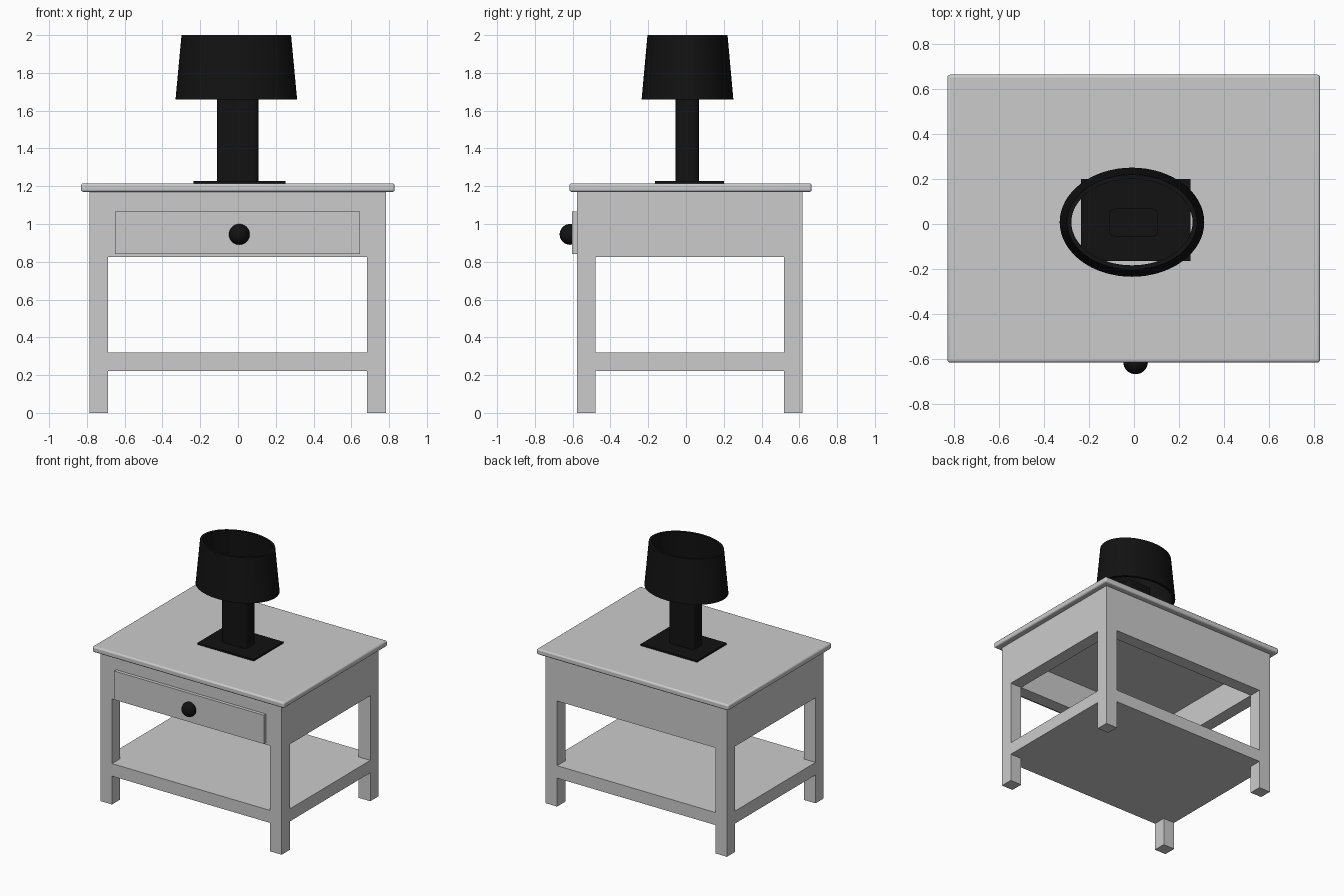
import bpy, bmesh, math

if "Cube" in bpy.data.objects:
    bpy.data.objects.remove(bpy.data.objects["Cube"])

black = bpy.data.materials.new("black")
black.diffuse_color = (0.006, 0.006, 0.006, 1)
black.use_nodes = True
black.node_tree.nodes["Principled BSDF"].inputs["Base Color"].default_value = black.diffuse_color


def finish(name, bm, mat=None):
    me = bpy.data.meshes.new(name)
    bmesh.ops.recalc_face_normals(bm, faces=bm.faces)
    bm.to_mesh(me)
    bm.free()
    ob = bpy.data.objects.new(name, me)
    bpy.context.collection.objects.link(ob)
    if mat:
        me.materials.append(mat)
    return ob


def box(name, lo, hi, mat=None):
    bm = bmesh.new()
    bmesh.ops.create_cube(bm, size=1)
    for v in bm.verts:
        v.co = [a + (b - a) * (c + 0.5) for a, b, c in zip(lo, hi, v.co)]
    return finish(name, bm, mat)


def smooth(ob, angle=35):
    bpy.ops.object.select_all(action='DESELECT')
    ob.select_set(True)
    bpy.context.view_layer.objects.active = ob
    bpy.ops.object.shade_smooth_by_angle(angle=math.radians(angle))


def bevel(ob, width, segments):
    m = ob.modifiers.new("bevel", 'BEVEL')
    m.width, m.segments = width, segments
    return m


# Table frame: one block with the leg openings and underside pocket cut out
X0, X1, Y0, Y1, T = -0.787, 0.783, -0.578, 0.618, 0.10
frame = box("table_frame", (X0, Y0, 0), (X1, Y1, 1.17))
cuts = [((X0 + T, Y0 + T, 0.7), (X1 - T, Y1 - T, 1.06))]
for z0, z1 in ((-0.2, 0.222), (0.32, 0.826)):
    cuts.append(((X0 + T, Y0 - 1, z0), (X1 - T, Y1 + 1, z1)))
    cuts.append(((X0 - 1, Y0 + T, z0), (X1 + 1, Y1 - T, z1)))
for i, (lo, hi) in enumerate(cuts):
    cutter = box(f"frame_cutter_{i}", lo, hi)
    cutter.hide_render = True
    cutter.display_type = 'WIRE'
    m = frame.modifiers.new("cut", 'BOOLEAN')
    m.operation, m.solver, m.object = 'DIFFERENCE', 'EXACT', cutter

# Table top with softened edges
top = box("table_top", (-0.831, -0.617, 1.17), (0.829, 0.665, 1.215))
bevel(top, 0.012, 3)
smooth(top)

# Drawer front and round knob
box("drawer_front", (-0.65, -0.604, 0.84), (0.646, -0.56, 1.065))
bm = bmesh.new()
bmesh.ops.create_uvsphere(bm, u_segments=32, v_segments=16, radius=0.055)
bmesh.ops.translate(bm, verts=bm.verts, vec=(0.007, -0.614, 0.945))
smooth(finish("drawer_knob", bm, black), 60)

# Lamp base plate and rounded stem
box("lamp_base", (-0.236, -0.165, 1.213), (0.252, 0.2, 1.228), black)
stem = box("lamp_stem", (-0.112, -0.055, 1.22), (0.108, 0.068, 1.72), black)
data = stem.data
attr = data.attributes.new("bevel_weight_edge", 'FLOAT', 'EDGE')
for e in data.edges:
    a, b = (data.vertices[i].co for i in e.vertices)
    attr.data[e.index].value = 1.0 if abs(a.z - b.z) > 0.1 else 0.0
bevel(stem, 0.025, 4).limit_method = 'WEIGHT'
smooth(stem)

# Oval, open lamp shade: closed wall profile (x radius, y radius, z)
profile = [(0.322, 0.243, 1.658), (0.29, 0.212, 2.0),
           (0.27, 0.192, 2.0), (0.302, 0.223, 1.658)]
N = 64
bm = bmesh.new()
rings = [[bm.verts.new((-0.009 + rx * math.cos(2 * math.pi * i / N),
                        0.008 + ry * math.sin(2 * math.pi * i / N), z))
          for i in range(N)] for rx, ry, z in profile]
for k in range(4):
    a, b = rings[k], rings[(k + 1) % 4]
    for i in range(N):
        j = (i + 1) % N
        bm.faces.new((a[i], a[j], b[j], b[i]))
smooth(finish("lamp_shade", bm, black))
